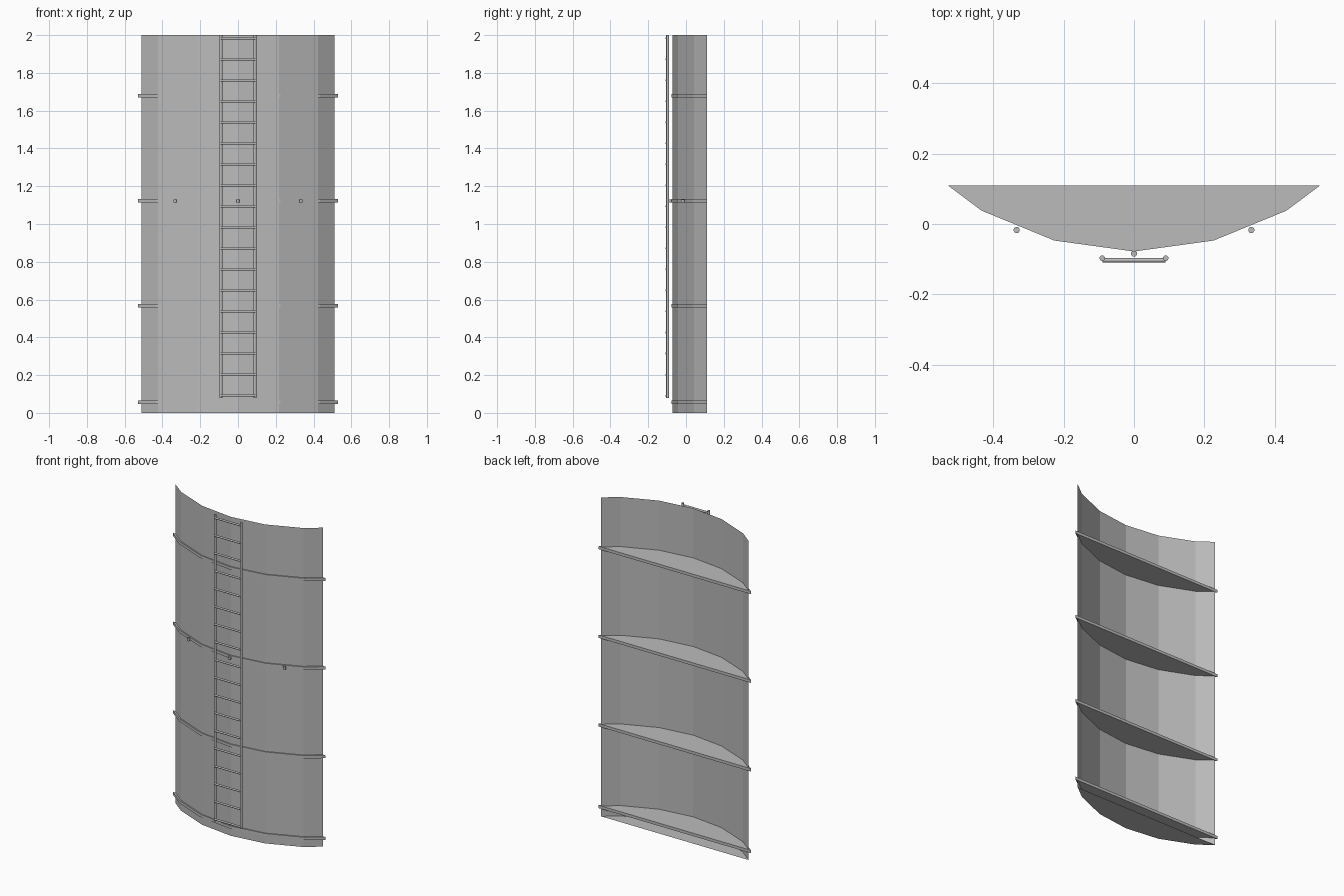
import bpy, bmesh, math
from mathutils import Matrix

if "Cube" in bpy.data.objects:
    bpy.data.objects.remove(bpy.data.objects["Cube"])

grey = bpy.data.materials.new("plain grey")
grey.diffuse_color = (0.5, 0.5, 0.5, 1)
grey.use_nodes = True
grey.node_tree.nodes["Principled BSDF"].inputs["Base Color"].default_value = grey.diffuse_color


def mirrored(half):
    """Full left-to-right arc from the points right of the centre line."""
    return [(-x, y) for x, y in reversed(half)] + half[1:]


SHELL = mirrored([(0, -0.071), (0.218, -0.043), (0.424, 0.042), (0.512, 0.11)])
BAND = mirrored([(0, -0.078), (0.226, -0.047), (0.433, 0.038), (0.529, 0.11)])


def finish(name, bm):
    mesh = bpy.data.meshes.new(name)
    bm.to_mesh(mesh)
    bm.free()
    mesh.materials.append(grey)
    obj = bpy.data.objects.new(name, mesh)
    bpy.context.collection.objects.link(obj)
    return obj


def extruded_arc(name, arc, z0, z1, bottom=False, top=False, back=False):
    bm = bmesh.new()
    low = [bm.verts.new((x, y, z0)) for x, y in arc]
    high = [bm.verts.new((x, y, z1)) for x, y in arc]
    for i in range(len(arc) - 1):
        bm.faces.new((low[i], low[i + 1], high[i + 1], high[i]))
    if bottom:
        bm.faces.new(low[::-1])
    if top:
        bm.faces.new(high)
    if back:
        bm.faces.new((low[-1], low[0], high[0], high[-1]))
    return finish(name, bm)


def rod(name, centre, radius, length, along_x=False):
    bm = bmesh.new()
    turn = Matrix.Rotation(math.pi / 2 if along_x else 0, 4, 'Y')
    bmesh.ops.create_cone(bm, cap_ends=True, segments=10, radius1=radius,
                          radius2=radius, depth=length,
                          matrix=Matrix.Translation(centre) @ turn)
    obj = finish(name, bm)
    for face in obj.data.polygons:
        face.use_smooth = len(face.vertices) == 4
    for edge in obj.data.edges:
        a, b = (obj.data.vertices[i].co for i in edge.vertices)
        axis = 0 if along_x else 2
        edge.use_edge_sharp = abs(a[axis] - b[axis]) < 1e-4
    return obj


# Curved wall, open at the back and top, with a floor
extruded_arc("wall", SHELL, 0, 2, bottom=True)

# Horizontal stiffening bands
for i, z in enumerate((0.056, 0.568, 1.124, 1.68)):
    extruded_arc(f"band_{i + 1}", BAND, z - 0.009, z + 0.009, True, True, True)

# Ladder rails and rungs
for side, x in (("left", -0.09), ("right", 0.09)):
    rod(f"ladder_rail_{side}", (x, -0.097, 1.04), 0.008, 1.92)
for i in range(18):
    rod(f"ladder_rung_{i + 1}", (0, -0.103, 0.092 + i * 0.1112), 0.006, 0.18, True)

# Small studs in front of the middle band
for i, (x, y) in enumerate(((-0.333, -0.017), (0, -0.084), (0.333, -0.017))):
    rod(f"stud_{i + 1}", (x, y, 1.122), 0.009, 0.016)
